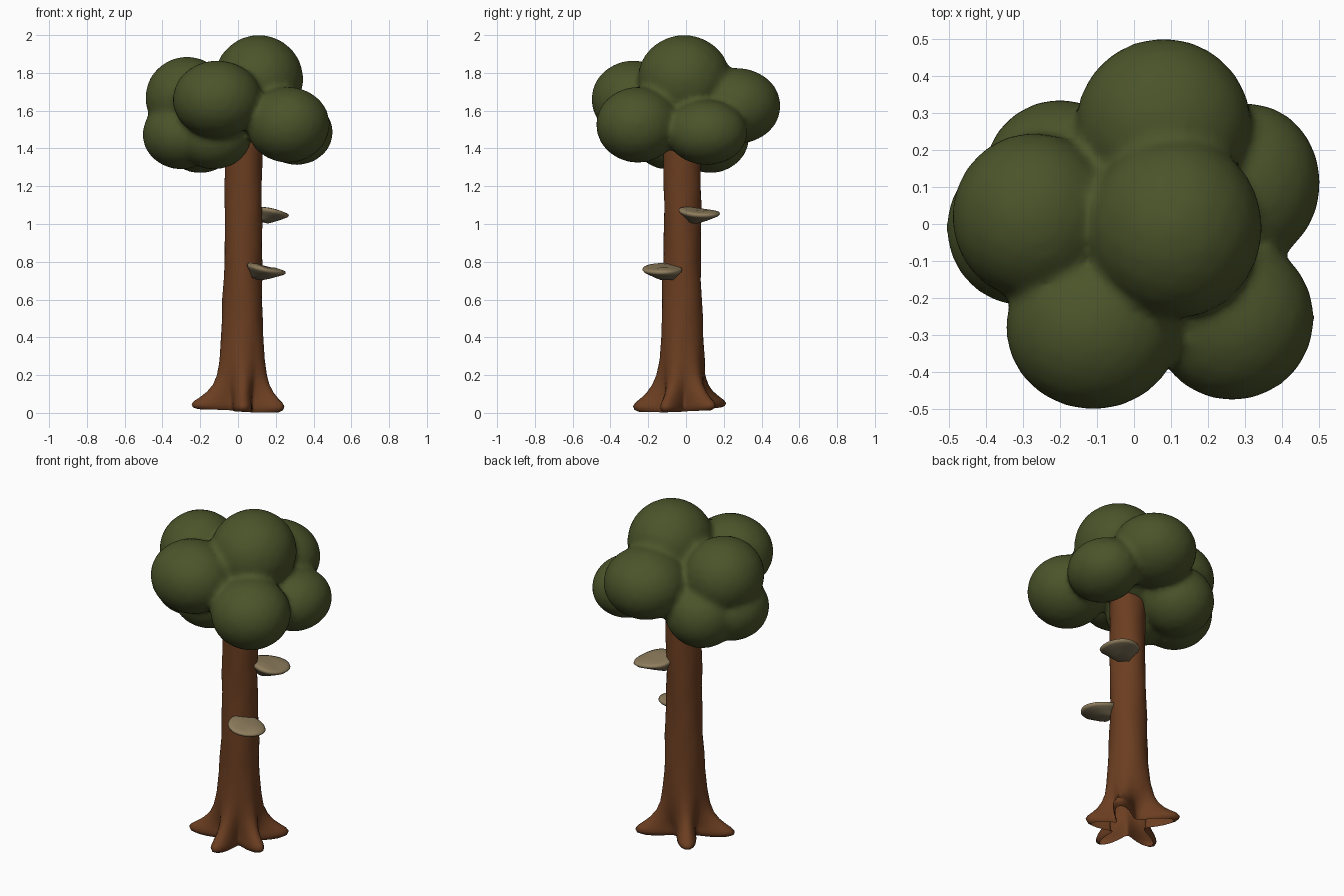
import bpy, bmesh, math
from mathutils import Vector, Matrix

if "Cube" in bpy.data.objects:
    bpy.data.objects.remove(bpy.data.objects["Cube"], do_unlink=True)


def material(name, rgb):
    m = bpy.data.materials.new(name)
    m.use_nodes = True
    m.diffuse_color = (*rgb, 1)
    bsdf = m.node_tree.nodes["Principled BSDF"]
    bsdf.inputs["Base Color"].default_value = (*rgb, 1)
    bsdf.inputs["Roughness"].default_value = 0.9
    return m


GREEN = material("leaf green", (0.07, 0.088, 0.023))
BROWN = material("bark brown", (0.148, 0.048, 0.015))
TAN = material("fungus tan", (0.27, 0.205, 0.11))
GREY = material("fungus underside", (0.18, 0.145, 0.085))


def finish(bm, name, *mats):
    bmesh.ops.recalc_face_normals(bm, faces=bm.faces)
    for f in bm.faces:
        f.smooth = True
    mesh = bpy.data.meshes.new(name)
    bm.to_mesh(mesh)
    bm.free()
    for m in mats:
        mesh.materials.append(m)
    obj = bpy.data.objects.new(name, mesh)
    bpy.context.collection.objects.link(obj)
    return obj


def bridge(bm, rings, mat_rule=lambda i: 0):
    """Skin neighbouring closed rings with quads."""
    for i, (a, b) in enumerate(zip(rings, rings[1:])):
        for j in range(len(a)):
            k = (j + 1) % len(a)
            bm.faces.new((a[j], a[k], b[k], b[j])).material_index = mat_rule(i)


# Foliage: overlapping puffs fused into one soft crown
PUFFS = [  # centre, radii
    ((0.11, -0.01, 1.765), (0.235, 0.245, 0.235)),
    ((0.08, 0.27, 1.625), (0.235, 0.23, 0.2)),
    ((0.31, 0.11, 1.485), (0.192, 0.215, 0.172)),
    ((0.265, -0.255, 1.525), (0.22, 0.22, 0.2)),
    ((-0.11, -0.28, 1.66), (0.235, 0.22, 0.205)),
    ((-0.27, 0.02, 1.67), (0.22, 0.225, 0.215)),
    ((-0.3, -0.01, 1.475), (0.205, 0.21, 0.185)),
    ((-0.2, 0.13, 1.465), (0.205, 0.205, 0.195)),
    ((-0.13, -0.1, 1.465), (0.2, 0.185, 0.175)),
    ((0.0, 0.0, 1.58), (0.2, 0.2, 0.16)),
]
bm = bmesh.new()
for centre, radii in PUFFS:
    place = Matrix.Translation(centre) @ Matrix.Diagonal((*radii, 1))
    bmesh.ops.create_icosphere(bm, subdivisions=3, radius=1.01, matrix=place)
crown = finish(bm, "foliage_crown", GREEN)
remesh = crown.modifiers.new("fuse", "REMESH")
remesh.mode = "VOXEL"
remesh.voxel_size = 0.018
remesh.use_smooth_shade = True
soften = crown.modifiers.new("soften", "SMOOTH")
soften.factor = 0.5
soften.iterations = 6

# Trunk: open-bottomed loft that flares into five roots
ROOTS = [(math.radians(a), reach) for a, reach in
         ((-24, 1.0), (38, 1.15), (128, 1.25), (201, 1.25), (272, 1.08))]
SIDES = 72


def root_bump(angle, width):
    return max(reach * math.exp(-(math.remainder(angle - a, math.tau) / width) ** 2)
               for a, reach in ROOTS)


LEVELS = [  # height, trunk radius, root reach, root width
    (0.015, 0.085, 0.135, 0.31), (0.025, 0.09, 0.152, 0.33),
    (0.042, 0.094, 0.155, 0.33), (0.06, 0.097, 0.14, 0.32),
    (0.08, 0.1, 0.112, 0.32), (0.11, 0.106, 0.074, 0.34),
    (0.15, 0.112, 0.041, 0.37), (0.2, 0.116, 0.02, 0.4), (0.28, 0.114, 0.009, 0.45),
]
LEVELS += [(0.4 + 0.1 * i, max(0.098, 0.111 - 0.003 * i), 0.0, 0.4) for i in range(12)]
bm = bmesh.new()
rings = []
for z, radius, reach, width in LEVELS:
    ring = []
    for j in range(SIDES):
        a = math.tau * j / SIDES
        knots = 0.0025 * math.sin(3 * a + 9 * z) + 0.002 * math.sin(5 * a - 23 * z)
        r = radius + knots + reach * root_bump(a, width)
        # roots on the front left reach the ground first
        drop = 0.014 * math.cos(a + 0.8) * max(0, 1 - z / 0.15)
        ring.append(bm.verts.new((0.02 + 0.008 * z + r * math.cos(a),
                                  -0.02 + r * math.sin(a),
                                  max(0, z - drop))))
    rings.append(ring)
bridge(bm, rings)
bm.faces.new(rings[-1])
finish(bm, "trunk_with_roots", BROWN)

# Shelf fungi: shallow caps with an underside tapering back to the bark
PROFILE = [  # radius, height, shift toward bark
    (0.45, 0.013, 0), (0.8, 0.009, 0), (0.96, 0.005, 0), (1.0, -0.004, 0),
    (0.94, -0.015, 0.004), (0.74, -0.03, 0.012), (0.52, -0.048, 0.025), (0.32, -0.063, 0.04),
]


def shelf_fungus(name, location, heading, size, tilt, tilt_heading):
    bm = bmesh.new()
    rings = []
    for radius, z, shift in PROFILE:
        ring = []
        for j in range(28):
            a = math.tau * j / 28
            wave = 1 + 0.04 * math.sin(3 * a + heading)
            ring.append(bm.verts.new((size * radius * wave * math.cos(a) - shift,
                                      size * radius * wave * math.sin(a),
                                      z + 0.004 * math.sin(2 * a))))
        rings.append(ring)
    bridge(bm, rings, lambda i: int(i >= 4))
    bm.faces.new(rings[0])
    bm.faces.new(rings[-1]).material_index = 1
    axis = Vector((-math.sin(tilt_heading), math.cos(tilt_heading), 0))
    bm.transform(Matrix.Translation(location)
                 @ Matrix.Rotation(tilt, 4, axis)
                 @ Matrix.Rotation(heading, 4, "Z"))
    finish(bm, name, TAN, GREY)


shelf_fungus("upper_shelf_fungus", (0.165, 0.073, 1.065), 0.5, 0.11, 0.17, 0.6)
shelf_fungus("lower_shelf_fungus", (0.147, -0.125, 0.763), -0.7, 0.105, 0.22, 0.0)
